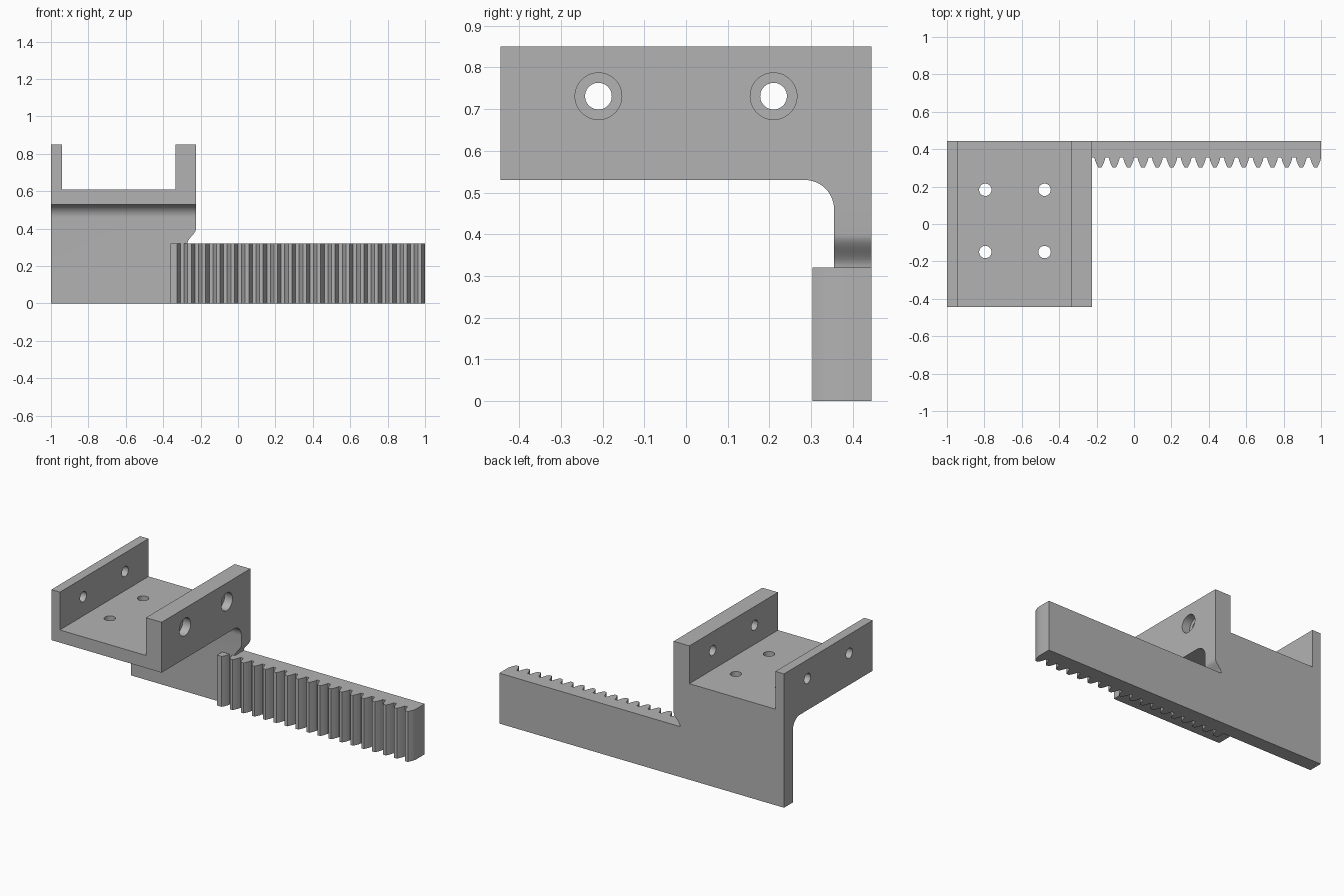
import bpy, bmesh, math
from mathutils import Vector

cube = bpy.data.objects.get("Cube")
if cube:
    bpy.data.objects.remove(cube, do_unlink=True)

grey = bpy.data.materials.new("plain grey")
grey.use_nodes = True
GREY = (0.45, 0.45, 0.45, 1)
grey.diffuse_color = GREY
grey.node_tree.nodes["Principled BSDF"].inputs["Base Color"].default_value = GREY


def prism(name, profile, axis, start, end):
    """Extrude a 2D profile along an axis; the profile uses the other two axes in order."""
    def place(p, t):
        v = list(p)
        v.insert(axis, t)
        return Vector(v)
    bm = bmesh.new()
    face = bm.faces.new([bm.verts.new(place(p, start)) for p in profile])
    side = bmesh.ops.extrude_face_region(bm, geom=[face])
    shift = place((0, 0), end - start)
    bmesh.ops.translate(bm, vec=shift,
                        verts=[g for g in side["geom"] if isinstance(g, bmesh.types.BMVert)])
    bmesh.ops.recalc_face_normals(bm, faces=bm.faces)
    mesh = bpy.data.meshes.new(name)
    bm.to_mesh(mesh)
    bm.free()
    mesh.materials.append(grey)
    obj = bpy.data.objects.new(name, mesh)
    bpy.context.collection.objects.link(obj)
    return obj


def arc(cx, cy, r, a0, a1, n=12):
    steps = [math.radians(a0 + (a1 - a0) * i / n) for i in range(n + 1)]
    return [(cx + r * math.cos(a), cy + r * math.sin(a)) for a in steps]


def combine(target, tool, operation):
    mod = target.modifiers.new(operation.lower(), "BOOLEAN")
    mod.operation = operation
    mod.solver = "EXACT"
    mod.object = tool
    bpy.context.view_layer.objects.active = target
    bpy.ops.object.modifier_apply(modifier=mod.name)
    bpy.data.objects.remove(tool, do_unlink=True)


def drill(target, axis, centre, radius, start, end):
    circle = arc(*centre, radius, 0, 360, 48)[:-1]
    combine(target, prism("drill", circle, axis, start, end), "DIFFERENCE")


LEFT, RIGHT = -1.0, -0.225      # channel ends in x
FRONT, BACK = -0.445, 0.445
PLATE = 0.355                   # front face of the back plate
FLOOR, BASE, TOP = 0.61, 0.53, 0.85
RACK_TOP = 0.32

# U-shaped mounting channel
channel = [(LEFT, BASE), (RIGHT, BASE), (RIGHT, TOP), (-0.335, TOP),
           (-0.335, FLOOR), (-0.94, FLOOR), (-0.94, TOP), (LEFT, TOP)]
bracket = prism("rack_bracket", channel, 1, FRONT, BACK)

# Back plate with an S-shaped relief beside the rack
relief = [(-0.2475 - 0.0225 * math.cos(math.pi * i / 12), 0.32 + 0.08 * i / 12)
          for i in range(13)]
plate = [(LEFT, 0), (1, 0), (1, RACK_TOP)] + relief + [(RIGHT, 0.57), (LEFT, 0.57)]
combine(bracket, prism("back_plate", plate, 1, PLATE, BACK), "UNION")

# Rounded inside corner under the channel
R = 0.07
fillet = arc(PLATE - R, BASE - R, R, 90, 0)
fillet += [(0.4, BASE - R), (0.4, 0.57), (PLATE - R, 0.57)]
combine(bracket, prism("corner_fillet", fillet, 0, LEFT, RIGHT), "UNION")

# Gear rack teeth
PITCH, RACK_LEFT = 0.0769, -0.36
flank = [(0.029, PLATE), (0.025, 0.338), (0.018, 0.32), (0.0095, 0.303)]
comb = [(RACK_LEFT, 0.4)]
for k in range(17, -1, -1):
    centre = 0.971 - PITCH * k
    tooth = [(centre - w, y) for w, y in flank] + [(centre + w, y) for w, y in reversed(flank)]
    if k == 17:
        tooth = [(RACK_LEFT, 0.303)] + [p for p in tooth if p[0] > RACK_LEFT + 0.005 and p[0] > centre]
    comb += tooth
comb.append((1, 0.4))
combine(bracket, prism("rack_teeth", comb, 2, 0, RACK_TOP), "UNION")

# Floor screw holes
for x in (-0.795, -0.478):
    for y in (-0.15, 0.183):
        drill(bracket, 2, (x, y), 0.033, 0.45, 0.7)

# Cross holes through both walls, counterbored on the thick wall
for y in (-0.21, 0.21):
    drill(bracket, 0, (y, 0.731), 0.032, -1.1, -0.1)
    drill(bracket, 0, (y, 0.731), 0.056, -0.28, -0.1)

bpy.ops.object.select_all(action="DESELECT")
bracket.select_set(True)
bpy.context.view_layer.objects.active = bracket
bpy.ops.object.shade_smooth_by_angle(angle=math.radians(25))
